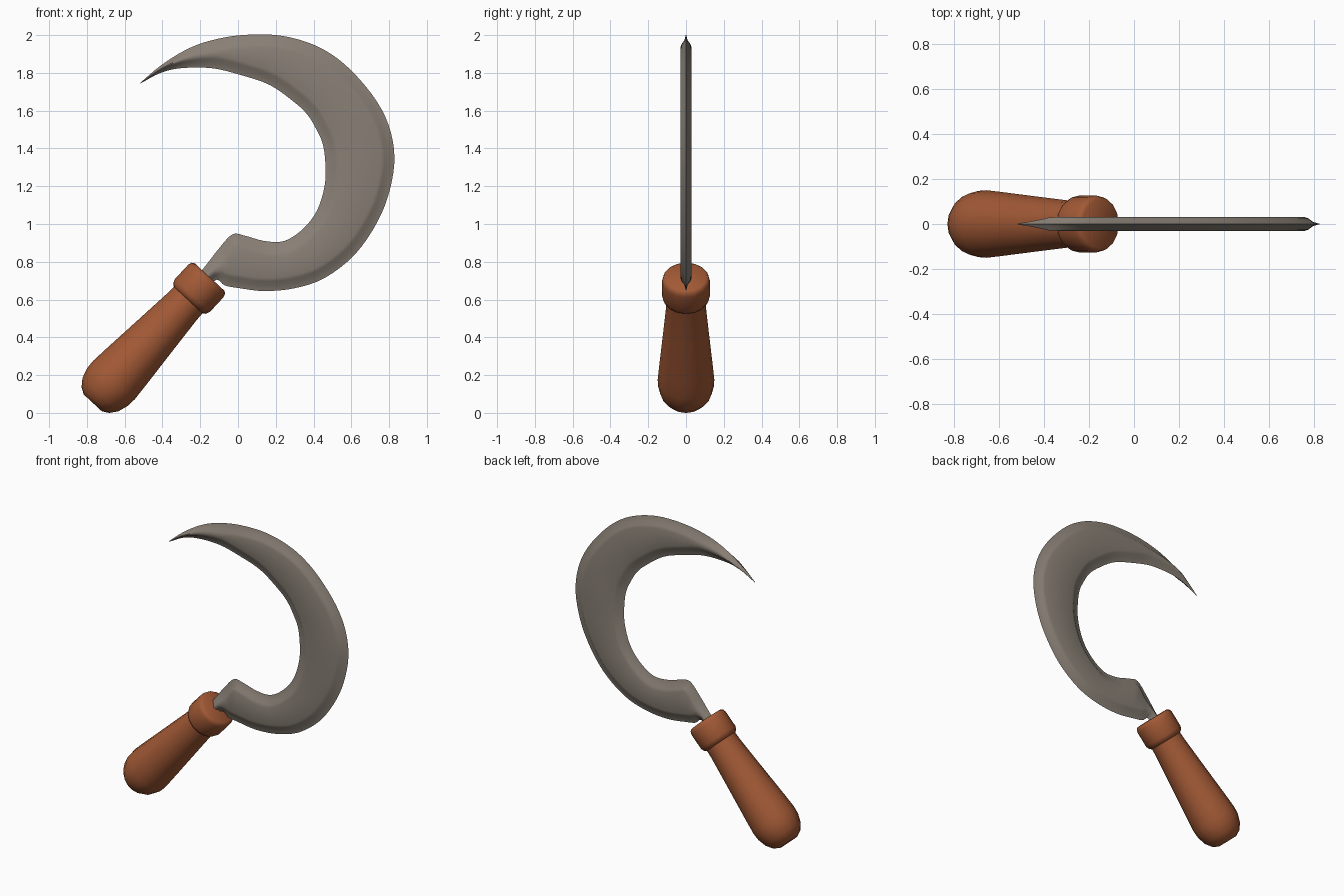
import bpy, bmesh, math
from mathutils import Vector, Matrix

if "Cube" in bpy.data.objects:
    bpy.data.objects.remove(bpy.data.objects["Cube"])


def material(name, rgb):
    m = bpy.data.materials.new(name)
    m.diffuse_color = (*rgb, 1)
    m.use_nodes = True
    m.node_tree.nodes["Principled BSDF"].inputs["Base Color"].default_value = m.diffuse_color
    return m


STEEL = material("grey_steel", (0.25, 0.215, 0.18))
WOOD = material("brown_wood", (0.36, 0.10, 0.036))


def finish(bm, name, mat, angle):
    bmesh.ops.recalc_face_normals(bm, faces=bm.faces)
    me = bpy.data.meshes.new(name)
    bm.to_mesh(me)
    bm.free()
    me.materials.append(mat)
    ob = bpy.data.objects.new(name, me)
    bpy.context.collection.objects.link(ob)
    bpy.ops.object.select_all(action='DESELECT')
    ob.select_set(True)
    bpy.context.view_layer.objects.active = ob
    bpy.ops.object.shade_smooth_by_angle(angle=math.radians(angle))
    return ob


def spline(pts, steps):
    """Catmull-Rom curve through the points."""
    p = [2 * pts[0] - pts[1]] + pts + [2 * pts[-1] - pts[-2]]
    out = []
    for i in range(1, len(p) - 2):
        a, b, c, d = p[i - 1:i + 3]
        for k in range(steps):
            t = k / steps
            out.append(0.5 * (2 * b + (c - a) * t + (2 * a - 5 * b + 4 * c - d) * t * t
                              + (3 * b - a - 3 * c + d) * t ** 3))
    return out + [pts[-1]]


# Blade: inner x, z and outer x, z for each station, from the tip to the tang
STATIONS = [
    (-.515, 1.745, -.517, 1.748), (-.41, 1.80, -.41, 1.838), (-.30, 1.825, -.28, 1.92),
    (-.14, 1.825, -.15, 1.97), (.01, 1.79, .02, 2.0), (.17, 1.735, .22, 1.998),
    (.31, 1.635, .41, 1.945), (.37, 1.575, .565, 1.845), (.41, 1.51, .71, 1.685),
    (.447, 1.43, .795, 1.53), (.462, 1.33, .828, 1.36), (.46, 1.21, .805, 1.185),
    (.42, 1.075, .74, 1.015), (.345, .975, .62, .84), (.245, .91, .46, .715),
    (.14, .91, .30, .66), (.04, .937, .14, .645), (-.03, .945, .01, .66),
    (-.105, .865, -.07, .675), (-.175, .775, -.115, .705), (-.23, .71, -.17, .64)]
# Edge profile: distance from the edge, half thickness
EDGE = [(.033, .009), (.052, .024), (.07, .03)]

inner = spline([Vector((s[0], s[1])) for s in STATIONS], 4)
outer = spline([Vector((s[2], s[3])) for s in STATIONS], 4)


def sine(path, i, chord):
    t = (path[min(i + 1, len(path) - 1)] - path[max(i - 1, 0)]).normalized()
    return max(0.5, abs(t.x * chord.y - t.y * chord.x))


bm = bmesh.new()
rings = []
for i, (a, b) in enumerate(zip(inner, outer)):
    w = (b - a).length
    u = (b - a).normalized()
    thin = min(1, w / 0.055)

    def side(start, direction, path):
        s = 1 / sine(path, i, u)
        s = min(s, 0.45 * w / EDGE[-1][0])
        return [(start + direction * d * s, h * thin) for d, h in EDGE]
    half = side(a, u, inner) + side(b, -u, outer)[::-1]
    ring = [bm.verts.new((a.x, 0, a.y))]
    ring += [bm.verts.new((p.x, -h, p.y)) for p, h in half]
    ring += [bm.verts.new((b.x, 0, b.y))]
    ring += [bm.verts.new((p.x, h, p.y)) for p, h in half[::-1]]
    rings.append(ring)
n = len(rings[0])
for r, q in zip(rings, rings[1:]):
    for k in range(n):
        bm.faces.new((r[k], r[(k + 1) % n], q[(k + 1) % n], q[k]))
bm.faces.new(rings[0])
bm.faces.new(rings[-1])
finish(bm, "blade", STEEL, 35)

# Handle axis, from the centre of the bulb to the top of the collar
BULB = Vector((-.677, 0, .152))
TOP = Vector((-.15, 0, .72))
AXIS = (TOP - BULB).normalized()
PLACE = Matrix.Translation(BULB) @ AXIS.to_track_quat('Z', 'Y').to_matrix().to_4x4()


def lathe(name, profile, mat, sides=16, angle=40):
    bm = bmesh.new()
    loops = []
    for r, s in profile:
        loops.append([bm.verts.new(PLACE @ Vector((r * math.cos(2 * math.pi * k / sides),
                                                   r * math.sin(2 * math.pi * k / sides), s)))
                      for k in range(sides)])
    for p, q in zip(loops, loops[1:]):
        for k in range(sides):
            j = (k + 1) % sides
            bm.faces.new((p[k], p[j], q[j], q[k]))
    bm.faces.new(loops[0])
    bm.faces.new(loops[-1])
    return finish(bm, name, mat, angle)


# Tapered wooden grip with a rounded butt
lathe("handle_grip", [(.065, -.135), (.10, -.115), (.13, -.075), (.147, -.02), (.15, .03),
                      (.143, .12), (.122, .36), (.105, .56), (.102, .66)], WOOD)
# Collar around the tang
lathe("handle_collar", [(.10, .605), (.118, .618), (.127, .64), (.127, .745),
                        (.121, .765), (.108, .774)], WOOD)
